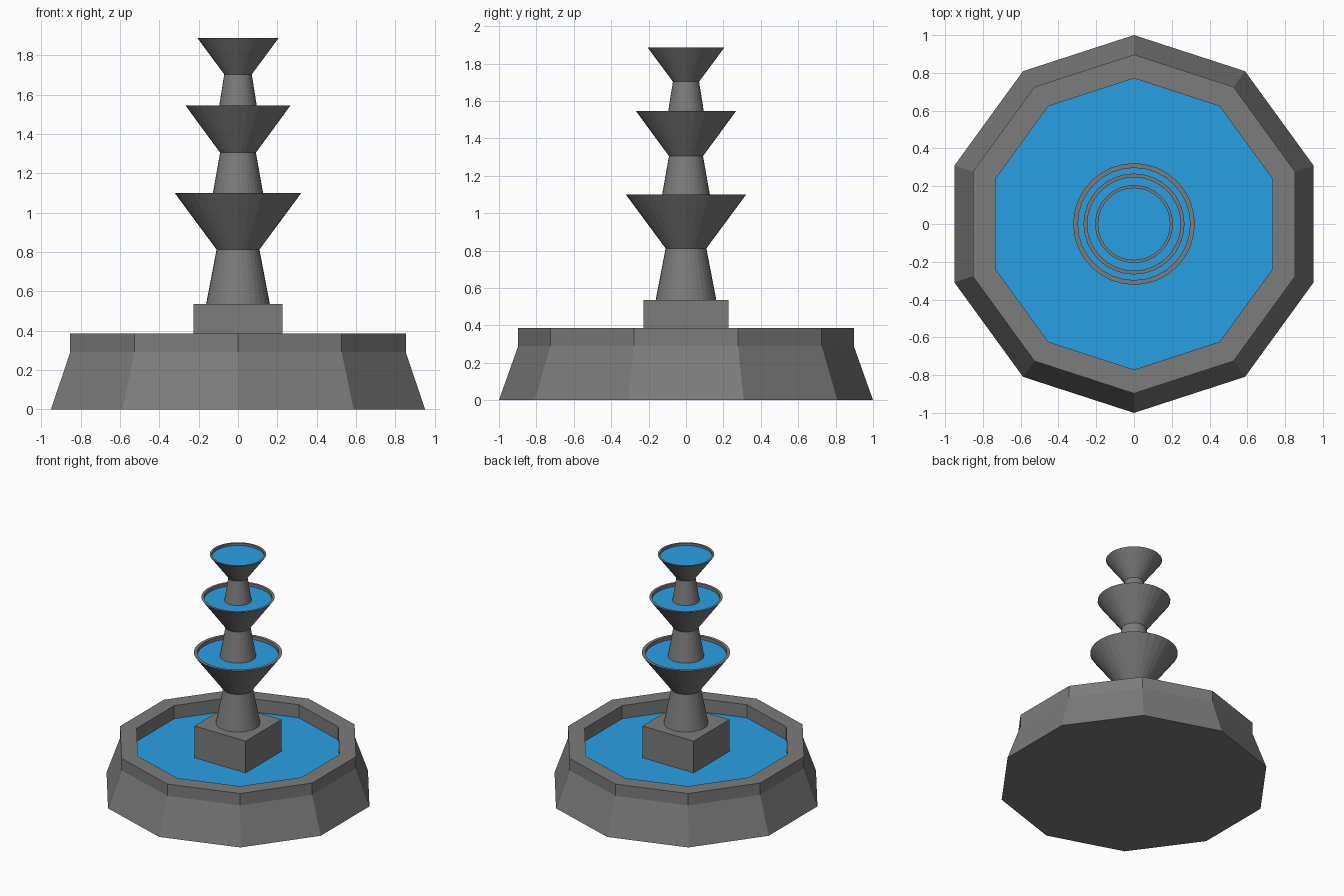
import bpy, bmesh
from math import pi, cos, sin

if "Cube" in bpy.data.objects:
    bpy.data.objects.remove(bpy.data.objects["Cube"])


def material(name, colour):
    mat = bpy.data.materials.new(name)
    mat.diffuse_color = (*colour, 1)
    mat.use_nodes = True
    mat.node_tree.nodes["Principled BSDF"].inputs["Base Color"].default_value = mat.diffuse_color
    return mat


water_mat = material("water_blue", (0.022, 0.35, 0.78))
stone_mat = material("dark_stone", (0.2, 0.2, 0.2))


def finish(name, bm, mat):
    mesh = bpy.data.meshes.new(name)
    bm.to_mesh(mesh)
    bm.free()
    mesh.materials.append(mat)
    obj = bpy.data.objects.new(name, mesh)
    bpy.context.collection.objects.link(obj)


def ring(bm, r, z, sides):
    # first corner points along +y
    return [bm.verts.new((r * sin(2 * pi * i / sides), r * cos(2 * pi * i / sides), z))
            for i in range(sides)]


def lathe(name, profile, sides, cap_bottom=False):
    # profile runs upwards on the outside, then inwards and down
    bm = bmesh.new()
    rings = [ring(bm, r, z, sides) for r, z in profile]
    for a, b in zip(rings, rings[1:]):
        for i in range(sides):
            j = (i + 1) % sides
            bm.faces.new((a[i], b[i], b[j], a[j]))
    if cap_bottom:
        bm.faces.new(rings[0])
    finish(name, bm, stone_mat)


def water(name, r, z, sides):
    bm = bmesh.new()
    bm.faces.new(ring(bm, r, z, sides)[::-1])
    finish(name, bm, water_mat)


# ten-sided basin with its pool
POOL_Z = 0.28
lathe("basin", [(1, 0), (0.897, 0.29), (0.897, 0.385), (0.771, 0.385), (0.771, POOL_Z)],
      10, cap_bottom=True)
water("pool_water", 0.771, POOL_Z, 10)

# square plinth
bm = bmesh.new()
bmesh.ops.create_cube(bm, size=1)
for v in bm.verts:
    v.co.x *= 0.455
    v.co.y *= 0.455
    v.co.z = 0.535 if v.co.z > 0 else POOL_Z
finish("plinth", bm, stone_mat)

# tiers: column foot, neck, bowl rim, inner rim radius, water depth
tiers = [
    ("lower", (0.162, 0.535), (0.109, 0.812), (0.322, 1.10), 0.297, 0.026),
    ("middle", (0.132, 1.074), (0.091, 1.305), (0.267, 1.545), 0.247, 0.024),
    ("upper", (0.099, 1.521), (0.07, 1.703), (0.206, 1.887), 0.190, 0.018),
]
for name, foot, neck, rim, inner, depth in tiers:
    lathe(name + "_column", [foot, neck], 32)
    lathe(name + "_bowl", [neck, rim, (inner, rim[1]), (inner, rim[1] - depth)], 32)
    water(name + "_water", inner, rim[1] - depth, 32)
